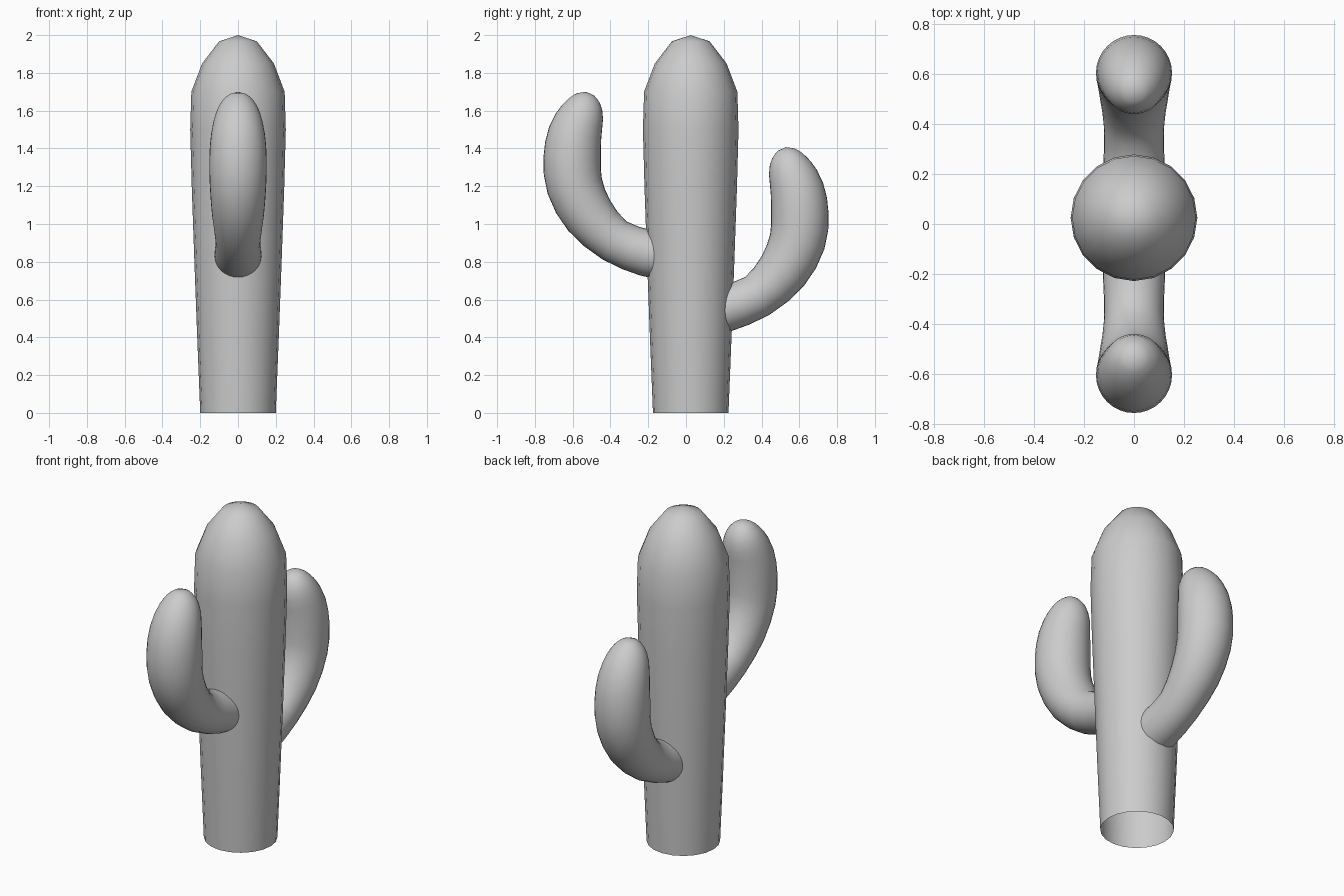
import bpy, bmesh, math
from mathutils import Vector

if "Cube" in bpy.data.objects:
    bpy.data.objects.remove(bpy.data.objects["Cube"])

TRUNK_Y = 0.025


def skin(name, rings, pole):
    """Bridge equal rings of points, closing the end with a pole point."""
    bm = bmesh.new()
    loops = [[bm.verts.new(p) for p in ring] for ring in rings]
    n = len(loops[0])
    for a, b in zip(loops, loops[1:]):
        for i in range(n):
            j = (i + 1) % n
            bm.faces.new((a[i], a[j], b[j], b[i]))
    tip = bm.verts.new(pole)
    for i in range(n):
        bm.faces.new((loops[-1][i], loops[-1][(i + 1) % n], tip))
    bmesh.ops.recalc_face_normals(bm, faces=bm.faces)
    for f in bm.faces:
        f.smooth = True
    mesh = bpy.data.meshes.new(name)
    bm.to_mesh(mesh)
    bm.free()
    obj = bpy.data.objects.new(name, mesh)
    bpy.context.collection.objects.link(obj)
    return obj


def circle(center, u, v, r, n):
    return [center + u * (r * math.cos(2 * math.pi * i / n))
            + v * (r * math.sin(2 * math.pi * i / n)) for i in range(n)]


def smooth_path(pts, steps):
    """Catmull-Rom interpolation of (y, z, radius) stations."""
    p = [Vector(q) for q in pts]
    p = [2 * p[0] - p[1]] + p + [p[-1]]
    out = []
    for k in range(1, len(p) - 2):
        a, b, c, d = p[k - 1:k + 3]
        for s in range(steps):
            t = s / steps
            out.append(0.5 * (2 * b + (c - a) * t + (2 * a - 5 * b + 4 * c - d) * t * t
                              + (3 * b - a - 3 * c + d) * t ** 3))
    return out + [p[-2]]


# Trunk: slightly flared column with a domed top and an open base
profile = [(0.20, 0), (0.216, 0.4), (0.231, 0.8), (0.245, 1.2), (0.253, 1.5),
           (0.247, 1.70), (0.19, 1.85), (0.10, 1.967)]
X, Y = Vector((1, 0, 0)), Vector((0, 1, 0))
skin("trunk", [circle(Vector((0, TRUNK_Y, z)), X, Y, r, 20) for r, z in profile],
     (0, TRUNK_Y, 2.0))

# Arms: the same upturned limb, mirrored and set lower at the back
arm_path = [(-0.13, 0.835, 0.125), (-0.21, 0.847, 0.124), (-0.377, 0.912, 0.119),
            (-0.513, 1.045, 0.137), (-0.589, 1.20, 0.149), (-0.603, 1.347, 0.152),
            (-0.587, 1.48, 0.142), (-0.55, 1.59, 0.116), (-0.536, 1.655, 0.081),
            (-0.531, 1.687, 0.044)]


def arm(name, side, drop):
    path = smooth_path(arm_path, 2)
    rings = []
    for i, (y, z, r) in enumerate(path):
        a, b = path[max(i - 1, 0)], path[min(i + 1, len(path) - 1)]
        across = Vector((0, -(b.y - a.y), b.x - a.x)).normalized()
        across.y *= side
        rings.append(circle(Vector((0, y * side, z - drop)), X, across, r, 32))
    skin(name, rings, (0, -0.529 * side, 1.70 - drop))


arm("front_arm", 1, 0)
arm("back_arm", -1, 0.293)
